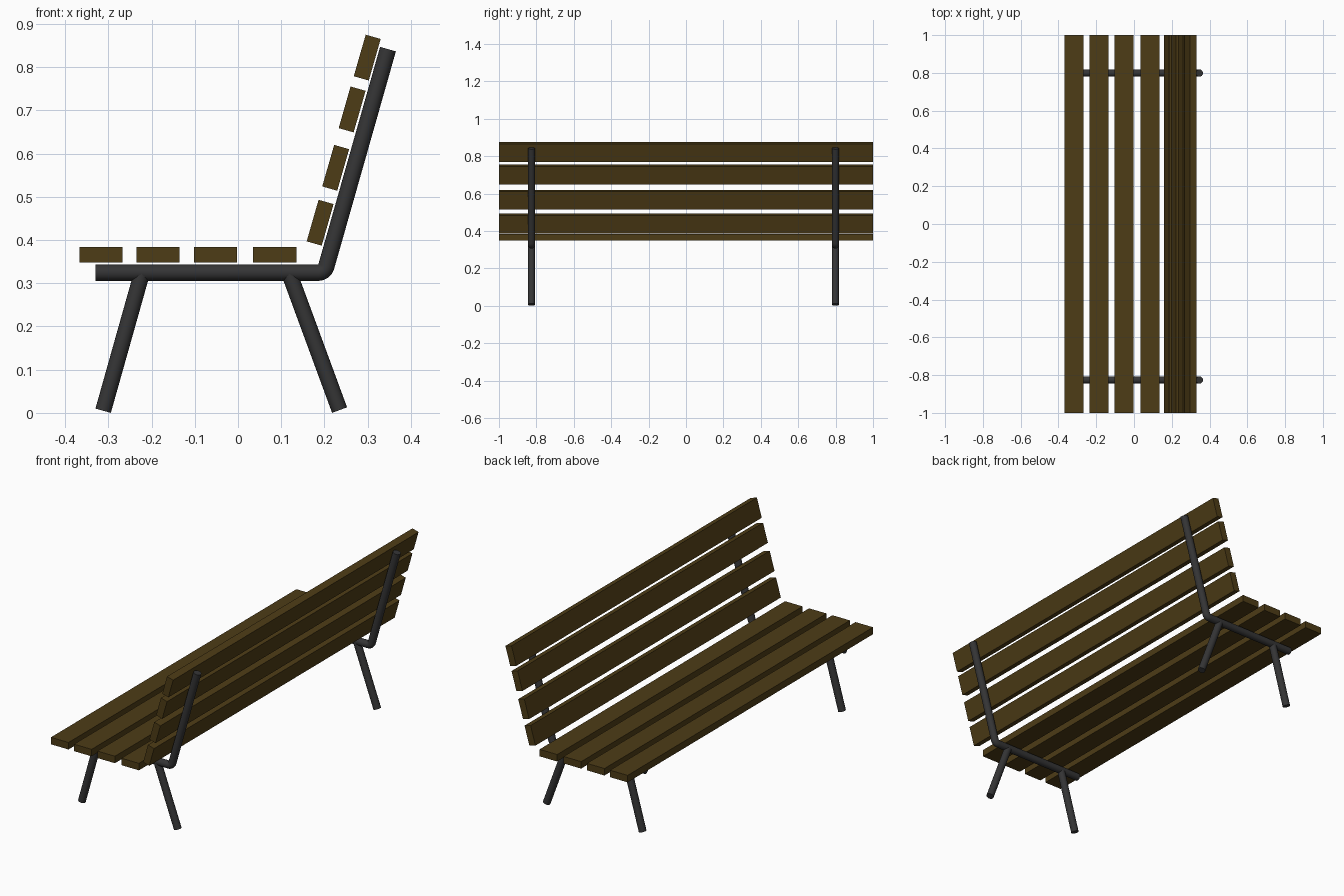
import bpy
from math import radians, sin, cos

if "Cube" in bpy.data.objects:
    bpy.data.objects.remove(bpy.data.objects["Cube"])

TUBE_R = 0.019
RAIL_Z = 0.3245
LEAN = radians(16)


def material(name, color):
    mat = bpy.data.materials.new(name)
    mat.diffuse_color = color
    mat.use_nodes = True
    mat.node_tree.nodes["Principled BSDF"].inputs["Base Color"].default_value = mat.diffuse_color
    return mat


wood = material("dark_wood", (0.075, 0.045, 0.008, 1))
metal = material("dark_metal", (0.035, 0.035, 0.036, 1))


def slat(name, x, z, tilt=0.0):
    """Plank running along y; tilt turns its broad face about y."""
    bpy.ops.mesh.primitive_cube_add(size=1, location=(x, 0, z), rotation=(0, tilt, 0))
    ob = bpy.context.object
    ob.name = name
    ob.scale = (0.1, 2.0, 0.036)
    bpy.ops.object.transform_apply(location=False, rotation=False, scale=True)
    ob.data.materials.append(wood)


def tube(name, path, y, radius):
    """Capped round tube following (x, z) points in a plane of constant y."""
    curve = bpy.data.curves.new(name, 'CURVE')
    curve.dimensions = '3D'
    curve.bevel_depth = radius
    curve.bevel_resolution = 6
    curve.use_fill_caps = True
    spline = curve.splines.new('POLY')
    spline.points.add(len(path) - 1)
    for point, (x, z) in zip(spline.points, path):
        point.co = (x, y, z, 1)
    ob = bpy.data.objects.new(name, curve)
    bpy.context.collection.objects.link(ob)
    bpy.ops.object.select_all(action='DESELECT')
    ob.select_set(True)
    bpy.context.view_layer.objects.active = ob
    bpy.ops.object.convert(target='MESH')
    ob = bpy.context.object
    ob.name = name
    ob.data.materials.clear()
    ob.data.materials.append(metal)
    bpy.ops.object.shade_smooth_by_angle(angle=radians(40))


# Seat planks
for i, x in enumerate((-0.317, -0.185, -0.052, 0.085)):
    slat(f"seat_slat_{i + 1}", x, 0.366)

# Leaning backrest planks
for i, (x, z) in enumerate(((0.190, 0.440), (0.226, 0.567), (0.264, 0.702), (0.299, 0.822))):
    slat(f"back_slat_{i + 1}", x, z, LEAN + radians(90))

# Bent rail: seat run, tight elbow, then the leaning back post
bend_x, bend_z, bend_r = 0.1855, RAIL_Z + 0.0195, 0.0195
turn = radians(90) - LEAN
rail = [(-0.33, RAIL_Z)]
for i in range(9):
    a = turn * i / 8
    rail.append((bend_x + bend_r * sin(a), bend_z - bend_r * cos(a)))
rail.append((0.347, 0.8415))

# Two frames, each a bent rail with two splayed legs
for side, y in (("near", -0.826), ("far", 0.799)):
    tube(f"{side}_rail", rail, y, TUBE_R)
    tube(f"{side}_front_leg", [(-0.312, 0.005), (-0.222, RAIL_Z)], y, 0.0185)
    tube(f"{side}_rear_leg", [(0.235, 0.0065), (0.118, RAIL_Z)], y, 0.0185)
